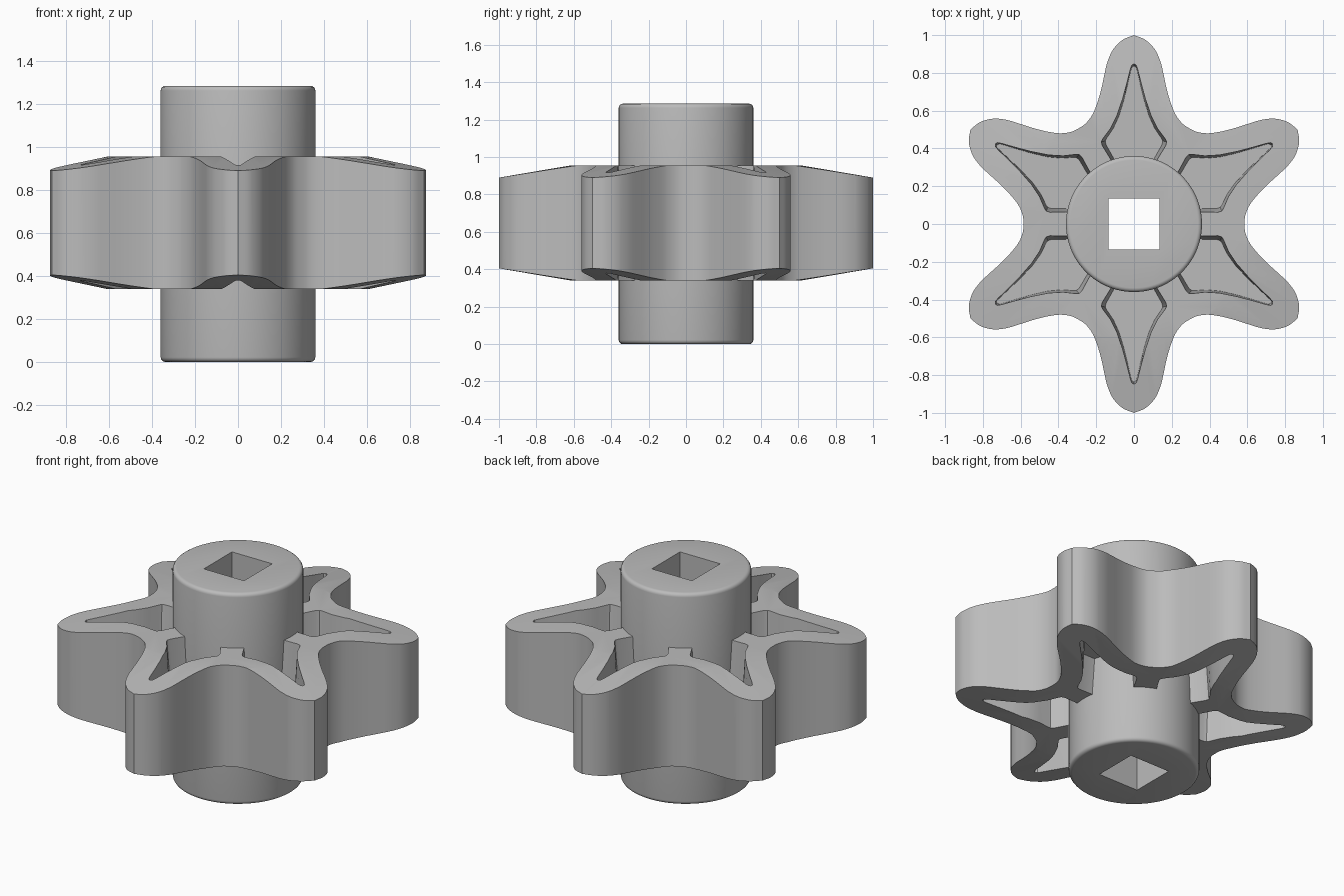
import bpy
import math
from mathutils import Vector, Matrix

cube = bpy.data.objects.get("Cube")
if cube:
    bpy.data.objects.remove(cube, do_unlink=True)

grey = bpy.data.materials.new("plain grey")
grey.use_nodes = True
grey.diffuse_color = (0.5, 0.5, 0.5, 1)
grey.node_tree.nodes["Principled BSDF"].inputs["Base Color"].default_value = (0.5, 0.5, 0.5, 1)


def loft(name, stacks):
    """Closed solids, each a stack of (z, counter-clockwise outline) from low to high."""
    verts, faces = [], []
    for rings in stacks:
        n, base = len(rings[0][1]), len(verts)
        for z, outline in rings:
            verts += [(p[0], p[1], z) for p in outline]
        for k in range(len(rings) - 1):
            a = base + k * n
            for i in range(n):
                j = (i + 1) % n
                faces.append((a + i, a + j, a + n + j, a + n + i))
        faces.append(tuple(range(base + n - 1, base - 1, -1)))
        last = base + (len(rings) - 1) * n
        faces.append(tuple(range(last, last + n)))
    mesh = bpy.data.meshes.new(name)
    mesh.from_pydata(verts, [], faces)
    mesh.materials.append(grey)
    obj = bpy.data.objects.new(name, mesh)
    bpy.context.collection.objects.link(obj)
    return obj


def circle(r, n=96):
    return [(r * math.cos(2 * math.pi * i / n), r * math.sin(2 * math.pi * i / n)) for i in range(n)]


def activate(obj):
    bpy.ops.object.select_all(action='DESELECT')
    obj.select_set(True)
    bpy.context.view_layer.objects.active = obj


def boolean(obj, tool, operation):
    activate(obj)
    mod = obj.modifiers.new("cut", 'BOOLEAN')
    mod.operation, mod.object, mod.solver = operation, tool, 'EXACT'
    bpy.ops.object.modifier_apply(modifier=mod.name)
    bpy.data.objects.remove(tool, do_unlink=True)


def spline(points, steps=4):
    """Smooth curve through the points; the first and last only steer it."""
    p = [Vector(q) for q in points]
    out = []
    for a, b, c, d in zip(p, p[1:], p[2:], p[3:]):
        for s in range(steps):
            t = s / steps
            out.append(0.5 * (2 * b + (c - a) * t + (2 * a - 5 * b + 4 * c - d) * t * t
                              + (3 * b - a - 3 * c + d) * t ** 3))
    return out + [p[-2]]


def mirrored(half):
    """Counter-clockwise tooth from its right side, listed tip first."""
    return half[::-1] + [Vector((-q.x, q.y)) for q in half[1:]]


def turned(points, k):
    rot = Matrix.Rotation(k * math.pi / 3, 2)
    return [rot @ q for q in points]


# Six-toothed rotor outline
half_tooth = spline([(-.05, 1.02), (0, 1), (.06, .975), (.11, .925), (.14, .86), (.157, .79),
                     (.172, .72), (.191, .652), (.217, .585), (.252, .536), (.292, .507), (.338, .486)])
tooth = mirrored(half_tooth)
star = [q for k in range(6) for q in turned(tooth, k)[:-1]]
rotor = loft("rotor", [[(.2, star), (1.1, star)]])

# Conical faces towards the tooth tips
blank = loft("blank", [[(.34, circle(.62)), (.422, circle(1.1)), (.873, circle(1.1)), (.955, circle(.62))]])
boolean(rotor, blank, 'INTERSECT')

# Pockets on both faces, separated by ribs and a middle web
half_pocket = [Vector(q) for q in [(0, .85), (.012, .843), (.02, .82), (.036, .755), (.06, .665),
                                   (.09, .575), (.125, .505), (.166, .45), (.173, .436), (.168, .415),
                                   (.125, .345), (.1, .3)]]
pocket = mirrored(half_pocket)[:]
# The tip is a single vertex, and both rear corners end inside the hub
centre = Vector((0, .52))
floor = [Vector((q.x * .88, centre.y + (q.y - centre.y) * .96)) for q in pocket]
stacks = []
for k in range(6):
    rim, base = turned(pocket, k), turned(floor, k)
    stacks.append([(.735, base), (.955, rim), (1.1, rim)])
    stacks.append([(.2, rim), (.34, rim), (.56, base)])
boolean(rotor, loft("pockets", stacks), 'DIFFERENCE')
boolean(rotor, loft("bore", [[(.1, circle(.35)), (1.2, circle(.35))]]), 'DIFFERENCE')

# Hub with rounded rims and a square shaft hole
height, radius, fillet = 1.285, .36, .022
rims = [(fillet * (1 - math.sin(a)), radius - fillet * (1 - math.cos(a)))
        for a in (math.pi / 2 * i / 4 for i in range(4, -1, -1))]
rings = [(z, circle(r)) for z, r in rims] + [(height - z, circle(r)) for z, r in rims[::-1]]
hub = loft("hub", [rings])
s = .135
square = [(-s, -s), (s, -s), (s, s), (-s, s)]
boolean(hub, loft("shaft_hole", [[(-.1, square), (1.4, square)]]), 'DIFFERENCE')

for obj in (rotor, hub):
    activate(obj)
    bpy.ops.object.shade_smooth_by_angle(angle=math.radians(30))
